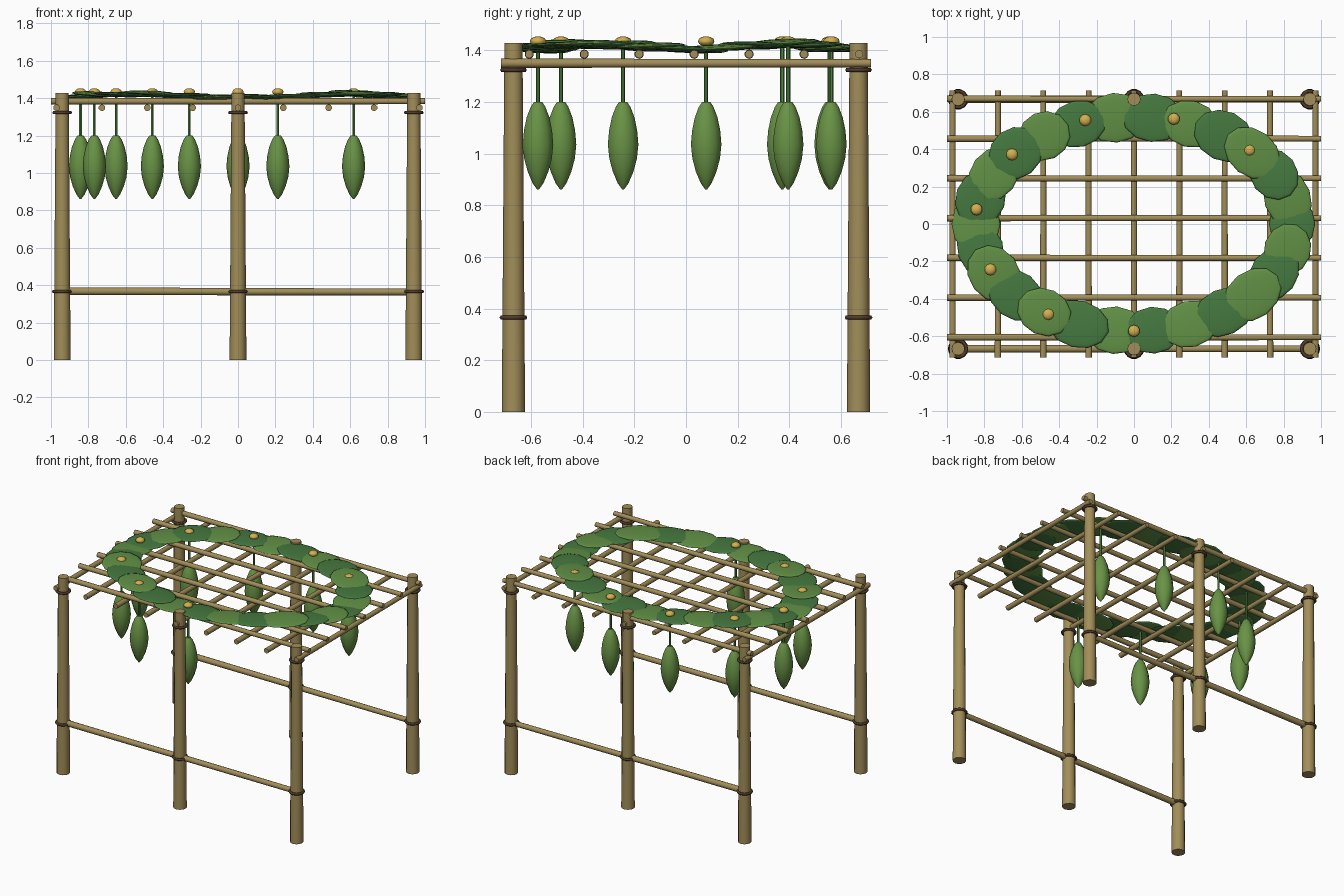
import bpy, math, random
from mathutils import Vector, Matrix

if "Cube" in bpy.data.objects:
    bpy.data.objects.remove(bpy.data.objects["Cube"])

random.seed(4)


def mat(name, rgb):
    m = bpy.data.materials.new(name)
    m.diffuse_color = (*rgb, 1)
    m.use_nodes = True
    m.node_tree.nodes["Principled BSDF"].inputs["Base Color"].default_value = m.diffuse_color
    return m


BAMBOO = mat("bamboo", (0.36, 0.27, 0.10))
ROPE = mat("rope", (0.08, 0.045, 0.025))
LEAF_A = mat("leaf_light", (0.12, 0.28, 0.06))
LEAF_B = mat("leaf_dark", (0.06, 0.19, 0.05))
GOURD = mat("gourd_green", (0.14, 0.29, 0.06))
STEM = mat("stem_green", (0.08, 0.24, 0.05))
FLOWER = mat("flower_yellow", (0.65, 0.43, 0.08))


def finish(name, material, angle=50):
    o = bpy.context.object
    o.name = name
    o.data.materials.append(material)
    bpy.ops.object.shade_smooth_by_angle(angle=math.radians(angle))
    return o


def pole(name, a, b, r1, r2, material=BAMBOO, sides=10):
    a, b = Vector(a), Vector(b)
    d = b - a
    bpy.ops.mesh.primitive_cone_add(vertices=sides, radius1=r1, radius2=r2, depth=d.length,
                                    location=(a + b) / 2,
                                    rotation=d.to_track_quat('Z', 'Y').to_euler())
    return finish(name, material)


def lathe(name, loc, profile, material, sides=10):
    verts, faces = [], []
    for r, z in profile:
        for i in range(sides):
            t = 2 * math.pi * i / sides
            verts.append((r * math.cos(t), r * math.sin(t), z))
    for k in range(len(profile) - 1):
        for i in range(sides):
            j = (i + 1) % sides
            faces.append((k * sides + i, k * sides + j, (k + 1) * sides + j, (k + 1) * sides + i))
    faces.append(tuple(reversed(range(sides))))
    faces.append(tuple(range((len(profile) - 1) * sides, len(profile) * sides)))
    me = bpy.data.meshes.new(name)
    me.from_pydata(verts, [], faces)
    o = bpy.data.objects.new(name, me)
    bpy.context.collection.objects.link(o)
    o.location = loc
    bpy.ops.object.select_all(action='DESELECT')
    o.select_set(True)
    bpy.context.view_layer.objects.active = o
    return finish(name, material)


# Posts with rope ties, plus a low rail on the front and back
for side, y in (("front", -0.667), ("back", 0.667)):
    for i, x in enumerate((-0.94, 0, 0.94)):
        pole(f"{side}_post_{i}", (x, y, 0), (x, y, 1.427), 0.045, 0.035, sides=12)
        for level, z, r in (("low", 0.366, 0.046), ("high", 1.323, 0.044)):
            bpy.ops.mesh.primitive_torus_add(major_segments=14, minor_segments=6, major_radius=r,
                                             minor_radius=0.009, location=(x, y, z))
            finish(f"{side}_{level}_tie_{i}", ROPE, 80)
    pole(f"{side}_low_rail", (-0.94, y, 0.368), (0.94, y, 0.364), 0.021, 0.018)

# Roof lattice: lower cross poles along y, upper poles along x
for i in range(9):
    x = (i - 4) * 0.2425
    pole(f"cross_pole_{i}", (x, -0.715, 1.349), (x, 0.715, 1.349), 0.018, 0.016)
for i in range(7):
    y = -0.606 + i * 0.2125
    pole(f"long_pole_{i}", (-1, y, 1.384), (1, y, 1.384), 0.018, 0.016)

# Ring of overlapping leaves
N = 26
for i in range(N):
    t = 2 * math.pi * i / N
    pos = (0.845 * math.cos(t), 0.572 * math.sin(t),
           1.416 - 0.009 * math.cos(4 * t) + random.uniform(-0.006, 0.006))
    tangent = math.atan2(0.572 * math.cos(t), -0.845 * math.sin(t))
    bpy.ops.mesh.primitive_uv_sphere_add(segments=12, ring_count=6, radius=1)
    leaf = finish(f"leaf_{i}", LEAF_A if i % 2 else LEAF_B)
    leaf.matrix_world = (Matrix.Translation(pos)
                         @ Matrix.Rotation(random.uniform(-0.05, 0.05), 4, 'X')
                         @ Matrix.Rotation(random.uniform(-0.05, 0.05), 4, 'Y')
                         @ Matrix.Rotation(tangent, 4, 'Z')
                         @ Matrix.Diagonal((random.uniform(0.14, 0.17),
                                            random.uniform(0.123, 0.135), 0.013, 1)))

# Hanging gourds, each with a stem and a flower above
spots = [(-0.26, 0.555), (0.213, 0.562), (0.618, 0.395), (-0.652, 0.372),
         (-0.842, 0.078), (-0.768, -0.243), (-0.458, -0.483), (0, -0.572)]
profile = [(0.003, 0.86), (0.022, 0.885), (0.042, 0.93), (0.056, 0.98), (0.062, 1.035),
           (0.057, 1.09), (0.046, 1.14), (0.030, 1.18), (0.016, 1.2)]
for i, (x, y) in enumerate(spots):
    lathe(f"gourd_{i}", (x, y, 0), profile, GOURD)
    pole(f"gourd_stem_{i}", (x, y, 1.19), (x, y, 1.42), 0.008, 0.008, STEM, 6)
    bpy.ops.mesh.primitive_uv_sphere_add(segments=10, ring_count=6, radius=0.032,
                                         location=(x, y, 1.434), scale=(1, 1, 0.6))
    finish(f"flower_{i}", FLOWER, 60)
